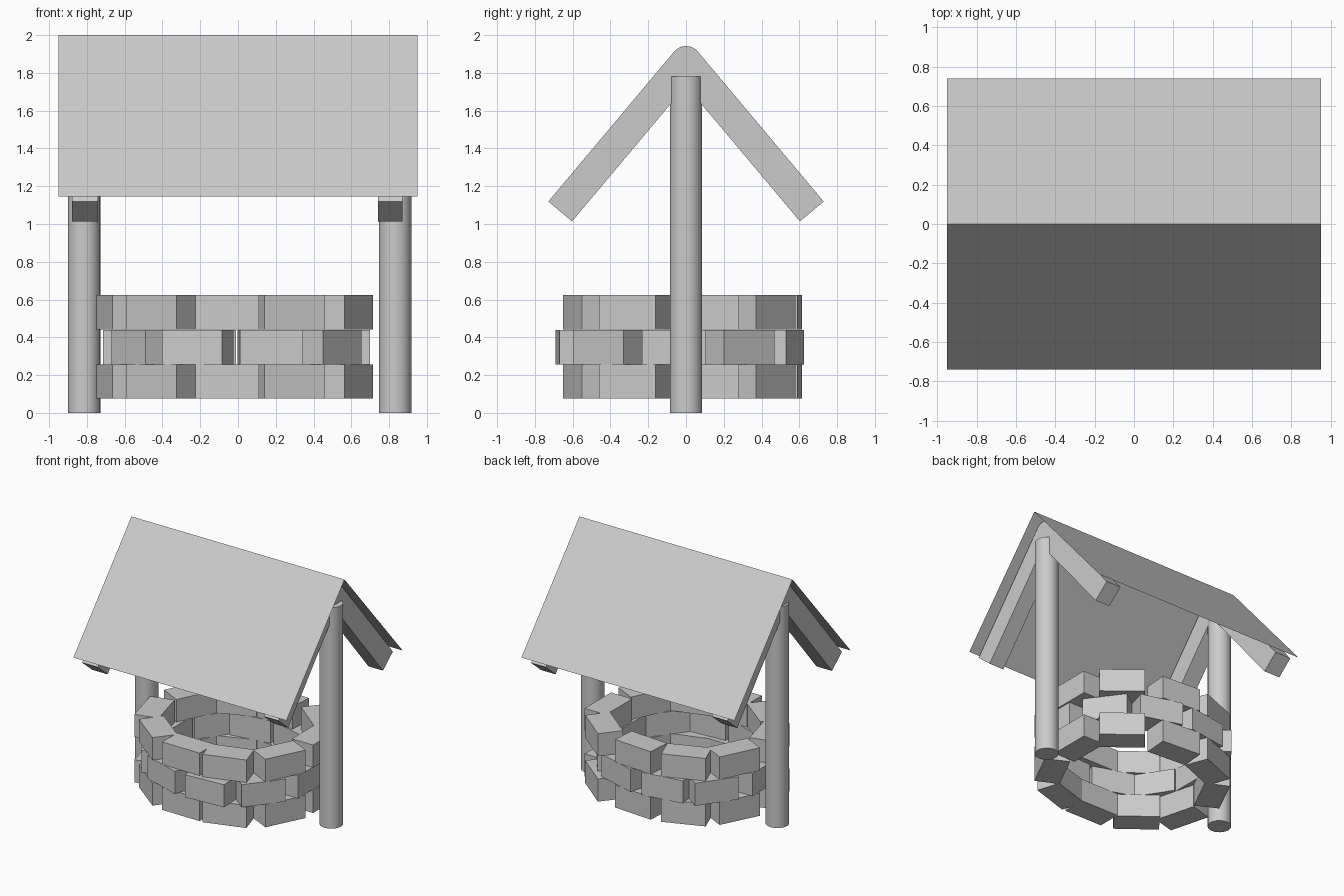
import bpy, bmesh, math
from mathutils import Vector, Matrix

if "Cube" in bpy.data.objects:
    bpy.data.objects.remove(bpy.data.objects["Cube"])


def finish(name, bm):
    bmesh.ops.recalc_face_normals(bm, faces=bm.faces)
    mesh = bpy.data.meshes.new(name)
    bm.to_mesh(mesh)
    bm.free()
    ob = bpy.data.objects.new(name, mesh)
    bpy.context.collection.objects.link(ob)
    return ob


def smooth(ob):
    bpy.ops.object.select_all(action='DESELECT')
    bpy.context.view_layer.objects.active = ob
    ob.select_set(True)
    bpy.ops.object.shade_smooth_by_angle(angle=math.radians(35))


DEPTH, LENGTH, HEIGHT = 0.19, 0.335, 0.182


def stone_ring(name, z, edges):
    """Each stone is placed by the two ends of its outer edge, counterclockwise."""
    bm = bmesh.new()
    for x0, y0, x1, y1 in edges:
        along = Vector((x1 - x0, y1 - y0, 0)).normalized()
        inward = Vector((-along.y, along.x, 0))
        centre = Vector(((x0 + x1) / 2, (y0 + y1) / 2, z)) + inward * DEPTH / 2
        turn = Matrix.Rotation(math.atan2(along.y, along.x), 4, 'Z')
        size = Matrix.Diagonal((LENGTH, DEPTH, HEIGHT, 1))
        bmesh.ops.create_cube(bm, size=1, matrix=Matrix.Translation(centre) @ turn @ size)
    return finish(name, bm)


# Stone courses: bottom and top share one layout, the middle is staggered
outer_course = [
    (-.75, -.05, -.665, -.37), (-.59, -.42, -.325, -.625), (-.225, -.645, .11, -.648),
    (.14, -.65, .46, -.55), (.565, -.46, .715, -.16), (.71, -.06, .71, .28),
    (.64, .37, .38, .58), (.22, .59, -.115, .615), (-.2, .6, -.51, .48),
    (-.58, .40, -.73, .10)]
middle_course = [
    (-.715, .17, -.715, -.16), (-.67, -.25, -.49, -.53), (-.40, -.58, -.085, -.685),
    (.015, -.69, .34, -.67), (.45, -.595, .655, -.33), (.70, -.23, .70, .10),
    (.66, .20, .46, .47), (.38, .53, .06, .625), (-.04, .62, -.37, .57),
    (-.47, .55, -.66, .28)]
stone_ring("bottom_stones", 0.166, outer_course)
stone_ring("middle_stones", 0.348, middle_course)
stone_ring("top_stones", 0.532, outer_course)

# Round posts
for side, x in (("left", -.815), ("right", .832)):
    bm = bmesh.new()
    bmesh.ops.create_cone(bm, cap_ends=True, segments=32, radius1=.086, radius2=.086,
                          depth=1.78, matrix=Matrix.Translation((x, 0, .89)))
    smooth(finish(side + "_post", bm))


# Sloping rafters with a rounded upper end
def rafter(name, x0, x1, sign):
    r, length, apex = .082, 1.036, Vector((0, 0, 1.86))
    down = Vector((0, .643 * sign, -.766))
    across = Vector((0, .766 * sign, .643))
    points = [apex + down * length - across * r, apex + down * length + across * r]
    for i in range(17):
        a = math.pi * i / 16
        points.append(apex + across * r * math.cos(a) - down * r * math.sin(a))
    bm = bmesh.new()
    face = bm.faces.new([bm.verts.new(p + Vector((x0, 0, 0))) for p in points])
    out = bmesh.ops.extrude_face_region(bm, geom=[face])
    moved = [v for v in out['geom'] if isinstance(v, bmesh.types.BMVert)]
    bmesh.ops.translate(bm, verts=moved, vec=(x1 - x0, 0, 0))
    if len(bm.faces) < len(points) + 2:
        bm.faces.new(list(bm.verts)[:len(points)])
    smooth(finish(name, bm))


for side, x0, x1 in (("left", -.88, -.74), ("right", .74, .87)):
    rafter(side + "_front_rafter", x0, x1, -1)
    rafter(side + "_back_rafter", x0 + .001, x1 + .001, 1)

# Thin sheet roof
bm = bmesh.new()
rows = [[bm.verts.new((x, y, z)) for x in (-.95, .95)]
        for y, z in ((-.74, 1.145), (0, 2), (.74, 1.145))]
for a, b in zip(rows, rows[1:]):
    bm.faces.new((a[0], a[1], b[1], b[0]))
finish("roof", bm)
